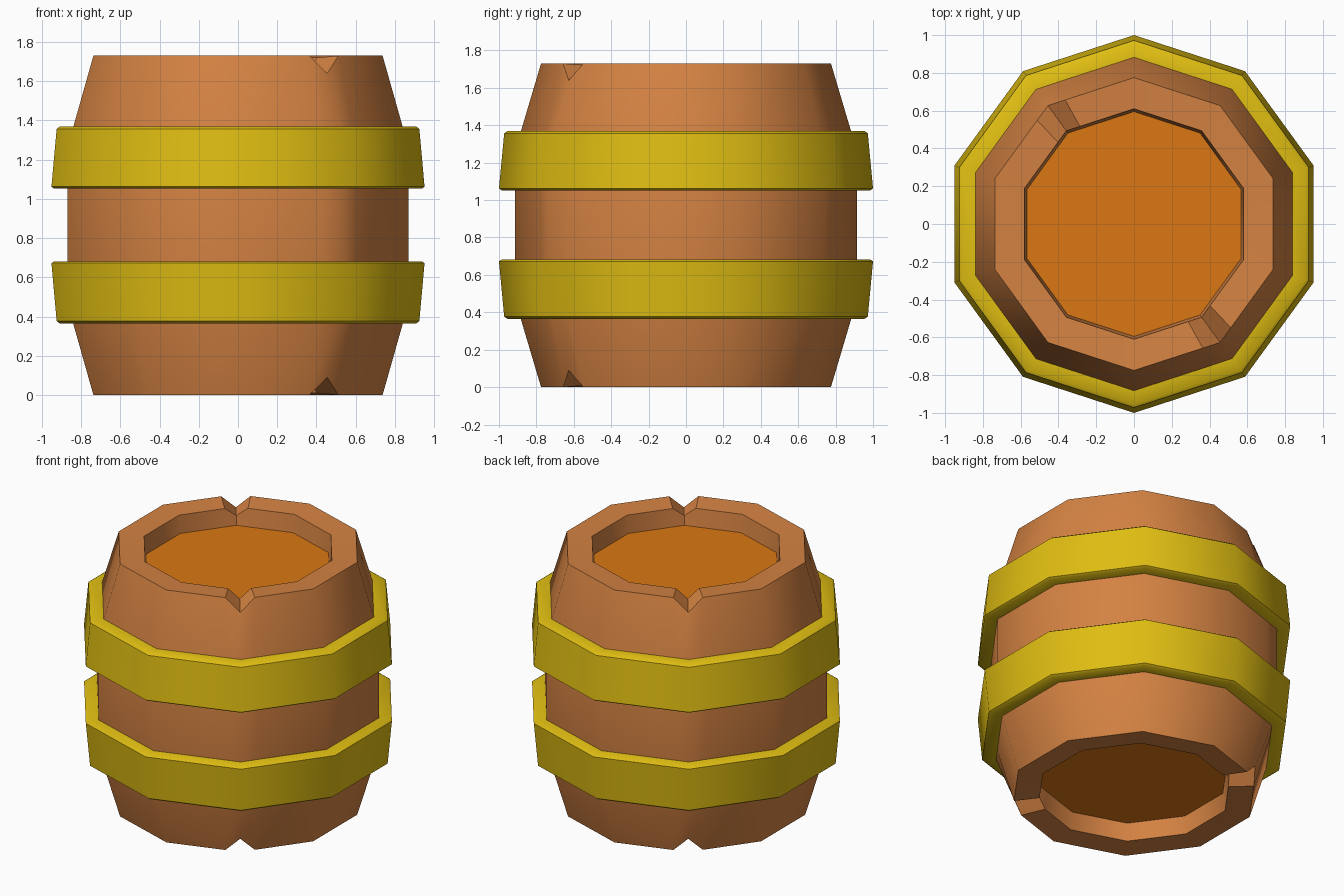
import bpy, bmesh, math

if "Cube" in bpy.data.objects:
    bpy.data.objects.remove(bpy.data.objects["Cube"])

SIDES = 10
STEP = 360 / SIDES
CHIPS = (126, 306)          # corner directions with a chipped rim


def material(name, rgb):
    m = bpy.data.materials.new(name)
    m.diffuse_color = (*rgb, 1)
    m.use_nodes = True
    m.node_tree.nodes["Principled BSDF"].inputs["Base Color"].default_value = m.diffuse_color
    return m


wood = material("warm wood", (0.66, 0.225, 0.055))
yellow = material("yellow hoop", (0.74, 0.51, 0.006))
orange = material("orange lid", (0.70, 0.185, 0.006))


def columns(chipped):
    """(angle, radius factor, is chip) around the decagon, corner at +y."""
    cols = []
    for k in range(SIDES):
        a = (90 + STEP * k) % 360
        if chipped and a in CHIPS:
            f = math.cos(math.radians(18)) / math.cos(math.radians(18 - 7))
            cols += [(a - 7, f, False), (a, 1, True), (a + 7, f, False)]
        else:
            cols.append((a, 1, False))
    return cols


def lathe(name, profile, mats, closed=False, chipped=False):
    """Sweep (radius, z, chip offset) points round the decagon."""
    bm = bmesh.new()
    rings = []
    for r, z, chip in profile:
        ring = []
        for a, f, is_chip in columns(chipped):
            t = math.radians(a)
            ring.append(bm.verts.new((r * f * math.cos(t), r * f * math.sin(t),
                                      z + (chip if is_chip else 0))))
        rings.append(ring)
    pairs = list(zip(rings, rings[1:]))
    if closed:
        pairs.append((rings[-1], rings[0]))
    for lo, hi in pairs:
        n = len(lo)
        for i in range(n):
            j = (i + 1) % n
            bm.faces.new((lo[i], lo[j], hi[j], hi[i]))
    if not closed:
        # recessed lids at both ends
        for ring in (rings[0][::-1], rings[-1]):
            bm.faces.new(ring).material_index = 1
    bmesh.ops.recalc_face_normals(bm, faces=bm.faces)
    me = bpy.data.meshes.new(name)
    bm.to_mesh(me)
    bm.free()
    ob = bpy.data.objects.new(name, me)
    bpy.context.collection.objects.link(ob)
    for m in mats:
        me.materials.append(m)
    bpy.ops.object.select_all(action='DESELECT')
    ob.select_set(True)
    bpy.context.view_layer.objects.active = ob
    bpy.ops.object.shade_smooth_by_angle(angle=math.radians(38))
    return ob


# Barrel body with rims and recessed lids
lathe("barrel_body", [
    (0.595, 0.13, 0), (0.61, 0.01, 0.06), (0.775, 0.0, 0.09),
    (0.885, 0.37, 0), (0.915, 0.67, 0), (0.915, 1.06, 0),
    (0.885, 1.36, 0), (0.775, 1.73, -0.09), (0.61, 1.72, -0.06),
    (0.595, 1.60, 0)], [wood, orange], chipped=True)

# Two mirrored hoops, widest toward the middle
MID = 0.867
for name, s in (("lower_hoop", -1), ("upper_hoop", 1)):
    lathe(name, [
        (0.86, MID + s * 0.185, 0), (0.985, MID + s * 0.185, 0),
        (1.0, MID + s * 0.195, 0), (0.972, MID + s * 0.49, 0),
        (0.955, MID + s * 0.502, 0), (0.86, MID + s * 0.502, 0)],
        [yellow], closed=True)
